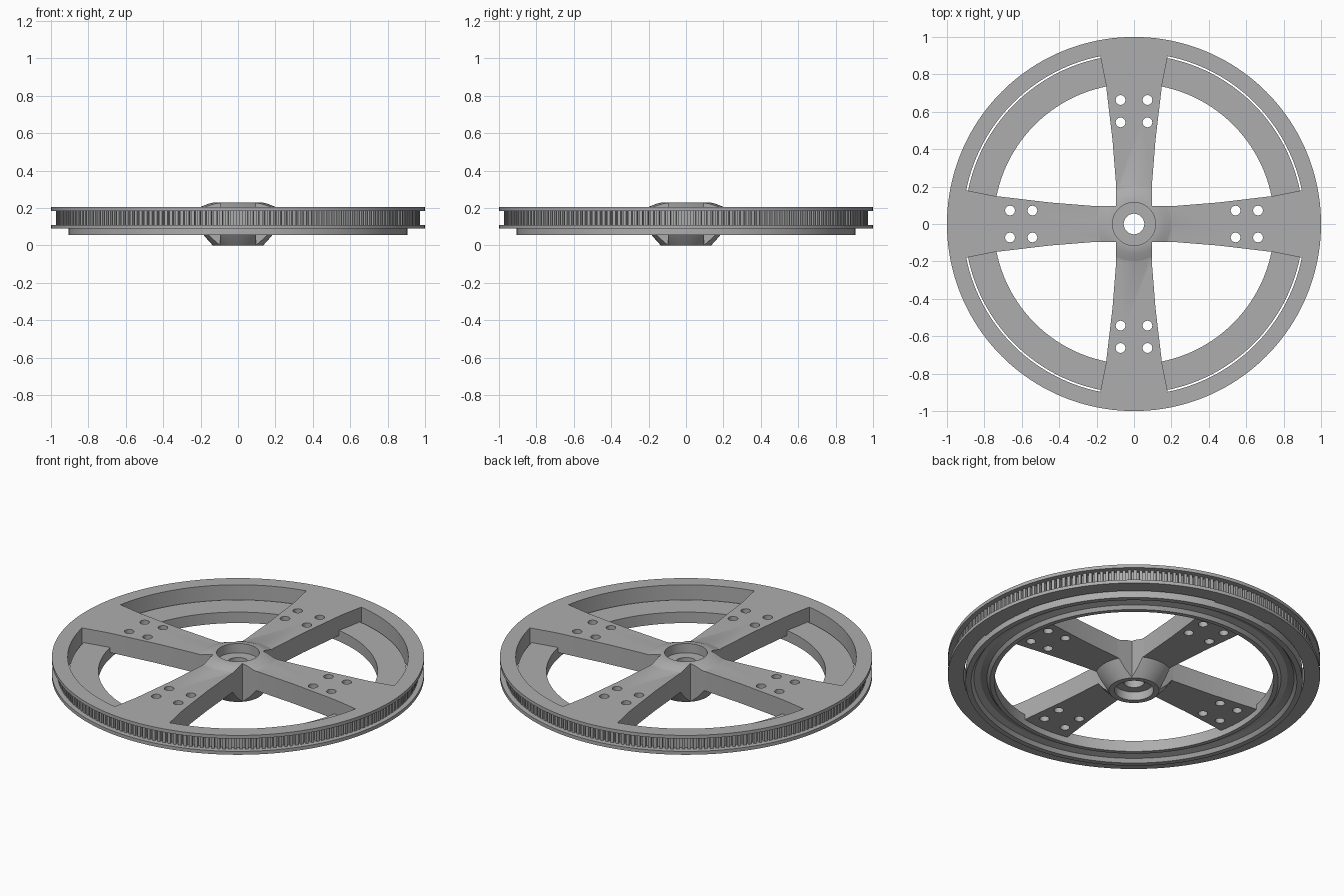
import bpy
import bmesh
from math import sin, cos, tau, radians
from mathutils import Matrix

cube = bpy.data.objects.get("Cube")
if cube:
    bpy.data.objects.remove(cube)

GREY = (0.42, 0.42, 0.42, 1)
metal = bpy.data.materials.new("grey metal")
metal.use_nodes = True
metal.diffuse_color = GREY
metal.node_tree.nodes["Principled BSDF"].inputs["Base Color"].default_value = GREY


def finish(name, bm):
    bmesh.ops.remove_doubles(bm, verts=bm.verts, dist=1e-5)
    bmesh.ops.recalc_face_normals(bm, faces=bm.faces)
    mesh = bpy.data.meshes.new(name)
    bm.to_mesh(mesh)
    bm.free()
    mesh.materials.append(metal)
    obj = bpy.data.objects.new(name, mesh)
    bpy.context.collection.objects.link(obj)
    return obj


def revolve(name, profile, steps=160):
    """Turn a closed (radius, height) profile around the axle."""
    bm = bmesh.new()
    rings = [[bm.verts.new((r * cos(tau * i / steps), r * sin(tau * i / steps), z))
              for r, z in profile] for i in range(steps)]
    n = len(profile)
    for i in range(steps):
        a, b = rings[i], rings[(i + 1) % steps]
        for k in range(n):
            m = (k + 1) % n
            if profile[k][0] == 0 and profile[m][0] == 0:
                continue
            bm.faces.new((a[k], b[k], b[m], a[m]))
    return finish(name, bm)


def prism(name, outline, low, high):
    bm = bmesh.new()
    face = bm.faces.new([bm.verts.new((x, y, low)) for x, y in outline])
    new = bmesh.ops.extrude_face_region(bm, geom=[face])["geom"]
    bmesh.ops.translate(bm, vec=(0, 0, high - low),
                        verts=[v for v in new if isinstance(v, bmesh.types.BMVert)])
    return finish(name, bm)


def combine(obj, other, operation):
    mod = obj.modifiers.new(operation.lower(), "BOOLEAN")
    mod.operation, mod.object, mod.solver = operation, other, "EXACT"
    bpy.context.view_layer.objects.active = obj
    bpy.ops.object.modifier_apply(modifier=mod.name)
    bpy.data.objects.remove(other)


def smooth(obj):
    bpy.ops.object.select_all(action="DESELECT")
    obj.select_set(True)
    bpy.context.view_layer.objects.active = obj
    bpy.ops.object.shade_smooth_by_angle(angle=radians(25))


# Flanged outer rim
rim = revolve("rim", [(0.915, 0.09), (1, 0.09), (1, 0.11), (0.95, 0.11),
                      (0.95, 0.185), (1, 0.185), (1, 0.205), (0.915, 0.205)])

# Belt teeth between the flanges
TEETH = 200
bm = bmesh.new()
for i in range(TEETH):
    place = (Matrix.Rotation(tau * i / TEETH, 4, "Z")
             @ Matrix.Translation((0.955, 0, 0.1475))
             @ Matrix.Diagonal((0.034, 0.017, 0.08, 1)))
    bmesh.ops.create_cube(bm, size=1, matrix=place)
teeth = finish("belt_teeth", bm)

# Lower inner ring with a channel underneath
ring = revolve("inner_ring", [(0.75, 0.055), (0.775, 0.055), (0.79, 0.075), (0.825, 0.085),
                              (0.86, 0.075), (0.875, 0.055), (0.905, 0.055),
                              (0.905, 0.12), (0.75, 0.12)])

# Cross-shaped outline shared by the spokes and the hub
edge = [(0.2, 0.095), (0.45, 0.115), (0.745, 0.15), (0.905, 0.182), (0.915, 0.184)]
arm = ([(0.097, -0.097)] + [(x, -y) for x, y in edge]
       + [(0.935, 0)] + edge[::-1])
cross = []
for quarter in range(4):
    for x, y in arm:
        cross.append((x, y))
    arm = [(-y, x) for x, y in arm]

# Spokes, with the coned hub trimmed to the cross
spokes = prism("spokes_and_hub", cross, 0.09, 0.205)
hub = revolve("hub", [(0, 0), (0.135, 0), (0.18, 0.05), (0.215, 0.1), (0.215, 0.2),
                      (0.195, 0.208), (0.16, 0.222), (0.128, 0.23), (0, 0.23)], 64)
combine(hub, prism("hub_trim", cross, -0.1, 0.4), "INTERSECT")
combine(spokes, hub, "UNION")

# Axle bore, wider at both ends
bore = revolve("bore", [(0, -0.1), (0.105, -0.1), (0.105, 0.05), (0.055, 0.05),
                        (0.055, 0.175), (0.115, 0.175), (0.115, 0.4), (0, 0.4)], 64)
combine(spokes, bore, "DIFFERENCE")

# Four bolt holes in each spoke
bm = bmesh.new()
for quarter in range(4):
    turn = Matrix.Rotation(tau * quarter / 4, 4, "Z")
    for x in (0.543, 0.663):
        for y in (-0.072, 0.072):
            bmesh.ops.create_cone(bm, cap_ends=True, segments=24, radius1=0.026,
                                  radius2=0.026, depth=0.4,
                                  matrix=turn @ Matrix.Translation((x, y, 0.15)))
combine(spokes, finish("bolt_holes", bm), "DIFFERENCE")

for part in (rim, ring, spokes):
    smooth(part)
